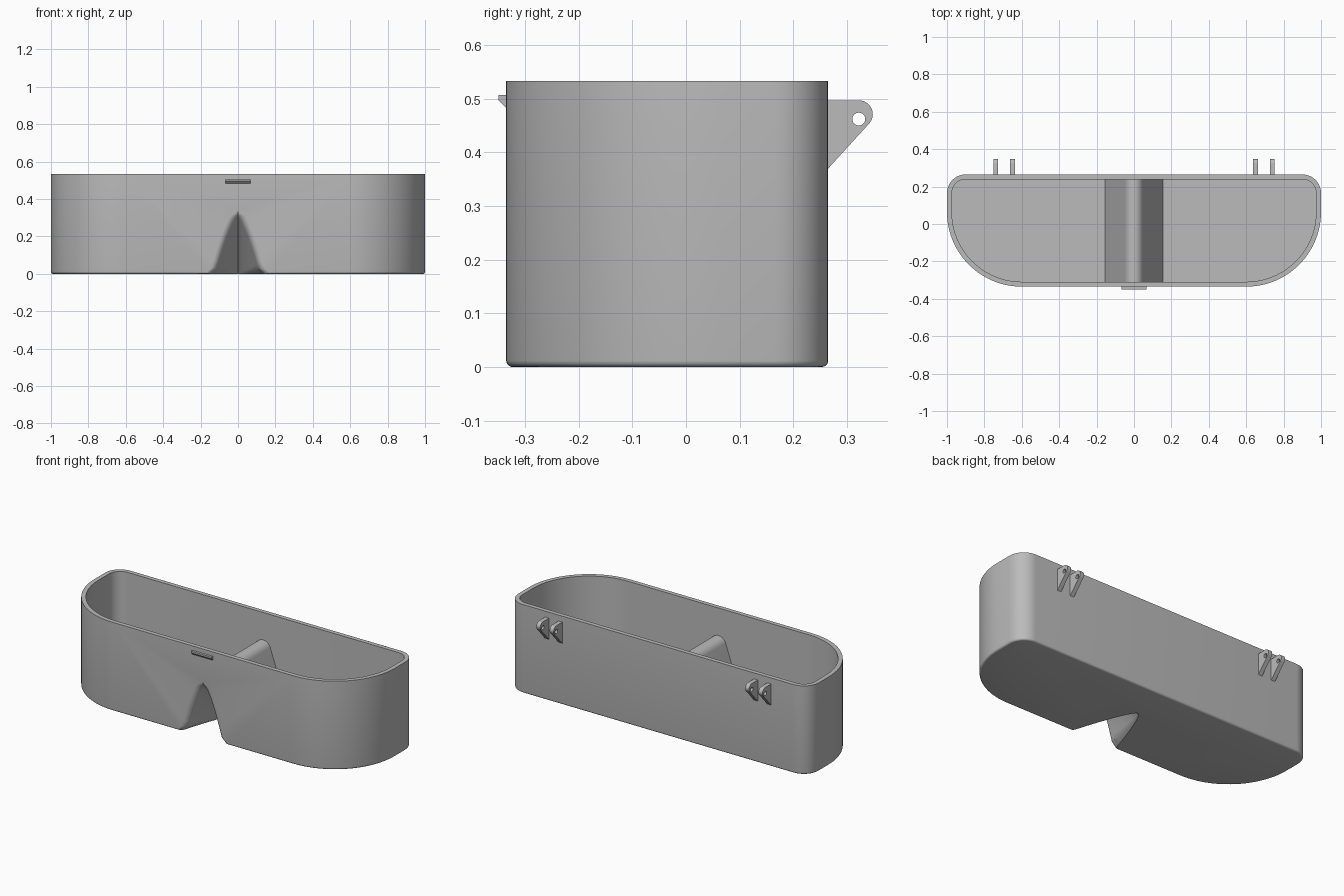
import bpy, bmesh
from math import sin, cos, pi, radians, sqrt

cube = bpy.data.objects.get("Cube")
if cube:
    bpy.data.objects.remove(cube, do_unlink=True)

grey = bpy.data.materials.new("plain_grey")
grey.use_nodes = True
grey.diffuse_color = (0.5, 0.5, 0.5, 1)
grey.node_tree.nodes["Principled BSDF"].inputs["Base Color"].default_value = (0.5, 0.5, 0.5, 1)

BACK, FRONT, TOP, WALL = 0.265, -0.335, 0.533, 0.026


def loft(name, rings):
    """Closed solid through a list of equally long rings, capped at both ends."""
    bm = bmesh.new()
    loops = [[bm.verts.new(p) for p in ring] for ring in rings]
    n = len(loops[0])
    for a, b in zip(loops, loops[1:]):
        for i in range(n):
            j = (i + 1) % n
            bm.faces.new((a[i], a[j], b[j], b[i]))
    bm.faces.new(loops[0])
    bm.faces.new(loops[-1])
    bmesh.ops.recalc_face_normals(bm, faces=bm.faces)
    mesh = bpy.data.meshes.new(name)
    bm.to_mesh(mesh)
    bm.free()
    mesh.materials.append(grey)
    obj = bpy.data.objects.new(name, mesh)
    bpy.context.collection.objects.link(obj)
    return obj


def select(obj):
    bpy.ops.object.select_all(action='DESELECT')
    obj.select_set(True)
    bpy.context.view_layer.objects.active = obj


def boolean(obj, other, operation):
    mod = obj.modifiers.new(operation.lower(), 'BOOLEAN')
    mod.object, mod.operation, mod.solver = other, operation, 'EXACT'
    select(obj)
    bpy.ops.object.modifier_apply(modifier=mod.name)
    bpy.data.objects.remove(other, do_unlink=True)


def smooth(obj):
    select(obj)
    bpy.ops.object.shade_smooth_by_angle(angle=radians(30))


def outline(inset, z):
    """Plan of the case: wide front corners, tight back corners."""
    pts = []
    for sx, front, start in ((1, False, 0), (-1, False, 90), (-1, True, 180), (1, True, 270)):
        r, steps = (0.4, 24) if front else (0.1, 10)
        cx, cy = sx * (1 - r), FRONT + r if front else BACK - r
        for i in range(steps + 1):
            a = radians(start + 90 * i / steps)
            pts.append((cx + (r - inset) * cos(a), cy + (r - inset) * sin(a), z))
    return pts


# Open tray with a rounded bottom edge
r = 0.012
rings = [outline(r * (1 - sin(a)), r * (1 - cos(a))) for a in (pi / 8 * i for i in range(5))]
rings += [outline(0, TOP), outline(WALL, TOP), outline(WALL, 0.025)]
case = loft("case_body", rings)


# Raised nose ridge across the inside, straight sides and a round crest
def ridge_ring(y):
    half, base, crest, rad, tilt = 0.155, 0.025, 0.368, 0.05, radians(18)
    pts = [(half, y, base - 0.01), (half, y, base)]
    for i in range(17):
        a = tilt + (pi - 2 * tilt) * i / 16
        pts.append((rad * cos(a), y, crest - rad + rad * sin(a)))
    return pts + [(-half, y, base), (-half, y, base - 0.01)]


boolean(case, loft("ridge", [ridge_ring(FRONT + 0.012), ridge_ring(BACK - 0.012)]), 'UNION')


# Nose notch: a round-topped wedge sinking towards the back, flared at its rims
def notch_ring(y):
    depth = max(0, min(1, (y - FRONT) / 0.37))
    t = max(0, min(1, (y - FRONT) / 0.025))
    flare = 0.028 * (1 - sqrt(1 - (1 - t) ** 2))
    drop = 0.32 * depth
    right = []
    for i in range(21):
        u = (i / 20) ** 2
        z = (0.32 + flare * 0.7) * (1 - u) - drop * (1 - u)
        s = min(1, (z + drop) / 0.32)
        w = 0.125 * max(0, 1 - s) ** 0.7 + flare * min(1, u * 12)
        if z < 0.02:
            w += 0.025 * (1 - sqrt(1 - (1 - z / 0.02) ** 2)) * (1 - depth)
        right.append((w if i else 0, z))
    zs = [(x, y, z) for x, z in reversed(right)]
    zs += [(-x, y, z) for x, z in right[1:]]
    return [(0.0 + zs[0][0], y, -0.05)] + zs + [(zs[-1][0], y, -0.05)]


stations = [FRONT - 0.02] + [FRONT + 0.025 * (1 - cos(pi / 2 * i / 6)) for i in range(7)]
stations += [FRONT + 0.025 + 0.34 * i / 20 for i in range(1, 21)]
boolean(case, loft("notch", [notch_ring(y) for y in stations]), 'DIFFERENCE')
smooth(case)

# Front catch
catch = [(FRONT + 0.005, 0.507), (-0.349, 0.507), (-0.349, 0.497), (FRONT, 0.483), (FRONT + 0.005, 0.483)]
loft("front_catch", [[(x, y, z) for y, z in catch] for x in (-0.068, 0.068)])

# Four hinge lugs with pin holes
cy, cz, rad = 0.322, 0.471, 0.026
lug = [(BACK - 0.005, 0.365), (BACK, 0.37)]
lug += [(cy + rad * cos(a), cz + rad * sin(a)) for a in (radians(-45 + 135 * i / 12) for i in range(13))]
lug += [(BACK - 0.005, cz + rad)]
for side, label in ((1, "left"), (-1, "right")):
    for inner, place in ((0.637, "inner"), (0.726, "outer")):
        xs = (side * inner, side * (inner + 0.026))
        obj = loft(f"{label}_{place}_hinge_lug", [[(x, y, z) for y, z in lug] for x in xs])
        hole = [(cy + 0.012 * cos(pi * i / 12), 0.462 + 0.012 * sin(pi * i / 12)) for i in range(24)]
        ends = (min(xs) - 0.02, max(xs) + 0.02)
        boolean(obj, loft("pin_hole", [[(x, y, z) for y, z in hole] for x in ends]), 'DIFFERENCE')
        smooth(obj)
